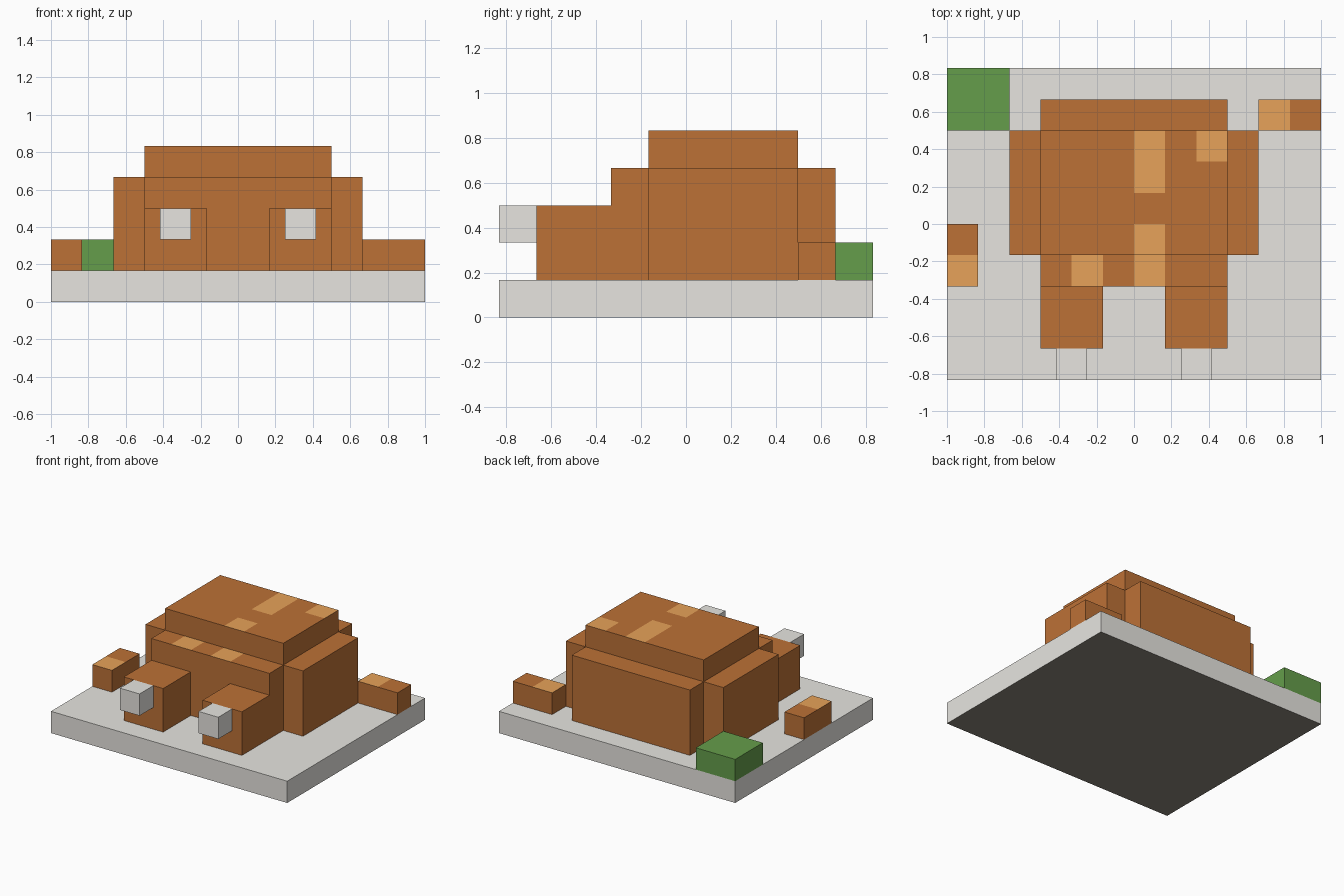
import bpy, bmesh

default = bpy.data.objects.get("Cube")
if default:
    bpy.data.objects.remove(default, do_unlink=True)

U = 1 / 6  # one block cell


def material(name, r, g, b):
    m = bpy.data.materials.new(name)
    m.use_nodes = True
    m.diffuse_color = (r, g, b, 1)
    m.node_tree.nodes["Principled BSDF"].inputs["Base Color"].default_value = (r, g, b, 1)
    return m


brown = material("brown fur", 0.503, 0.165, 0.037)
tan = material("tan patch", 0.799, 0.361, 0.100)
stone = material("pale stone", 0.806, 0.791, 0.753)
dark_stone = material("dark stone underside", 0.262, 0.238, 0.195)
green = material("leaf green", 0.130, 0.337, 0.070)


def block(name, x, y, z, mat, patches=()):
    """Box in cell units; patches lists lower corners of the tan top cells."""
    bm = bmesh.new()
    bmesh.ops.create_cube(bm, size=1)
    for v in bm.verts:
        for i, (lo, hi) in enumerate((x, y, z)):
            v.co[i] = U * (hi if v.co[i] > 0 else lo)

    # Cut the box along the borders of its patches
    for axis in (0, 1):
        for cut in {p[axis] + d for p in patches for d in (0, 1)}:
            lo, hi = (x, y)[axis]
            if lo < cut < hi:
                co, no = [0, 0, 0], [0, 0, 0]
                co[axis], no[axis] = cut * U, 1
                bmesh.ops.bisect_plane(bm, geom=bm.verts[:] + bm.edges[:] + bm.faces[:],
                                       plane_co=co, plane_no=no)
    bm.normal_update()
    for f in bm.faces:
        c = f.calc_center_median() / U
        if f.normal.z > 0.9 and any(px < c.x < px + 1 and py < c.y < py + 1 for px, py in patches):
            f.material_index = 1

    mesh = bpy.data.meshes.new(name)
    bm.to_mesh(mesh)
    bm.free()
    mesh.materials.append(mat)
    if patches:
        mesh.materials.append(tan)
    obj = bpy.data.objects.new(name, mesh)
    bpy.context.collection.objects.link(obj)
    return obj


# Ground slab with a darker underside
slab = block("base_slab", (-6, 6), (-5, 5), (0, 1), stone)
slab.data.materials.append(dark_stone)
for face in slab.data.polygons:
    if face.normal.z < -0.9:
        face.material_index = 1

# Stepped body
block("body", (-4, 4), (-1, 3), (1, 4), brown)
block("body_top", (-3, 3), (-1, 3), (4, 5), brown, [(0, 2), (0, 1), (2, 2), (0, -1)])
block("body_front", (-3, 3), (-2, -1), (1, 4), brown, [(-2, -2), (0, -2)])
block("body_back", (-3, 3), (3, 4), (1, 4), brown)

# Front legs with pale tips
for side, s in (("left", 1), ("right", -1)):
    block(f"leg_{side}", sorted((s, 3 * s)), (-4, -2), (1, 3), brown)
    block(f"leg_tip_{side}", sorted((1.5 * s, 2.5 * s)), (-5, -4), (2, 3), stone)

# Loose blocks on the slab
block("small_block_left", (4, 6), (3, 4), (1, 2), brown, [(4, 3)])
block("small_block_right", (-6, -5), (-2, 0), (1, 2), brown, [(-6, -2)])
block("green_block", (-6, -4), (3, 5), (1, 2), green)
